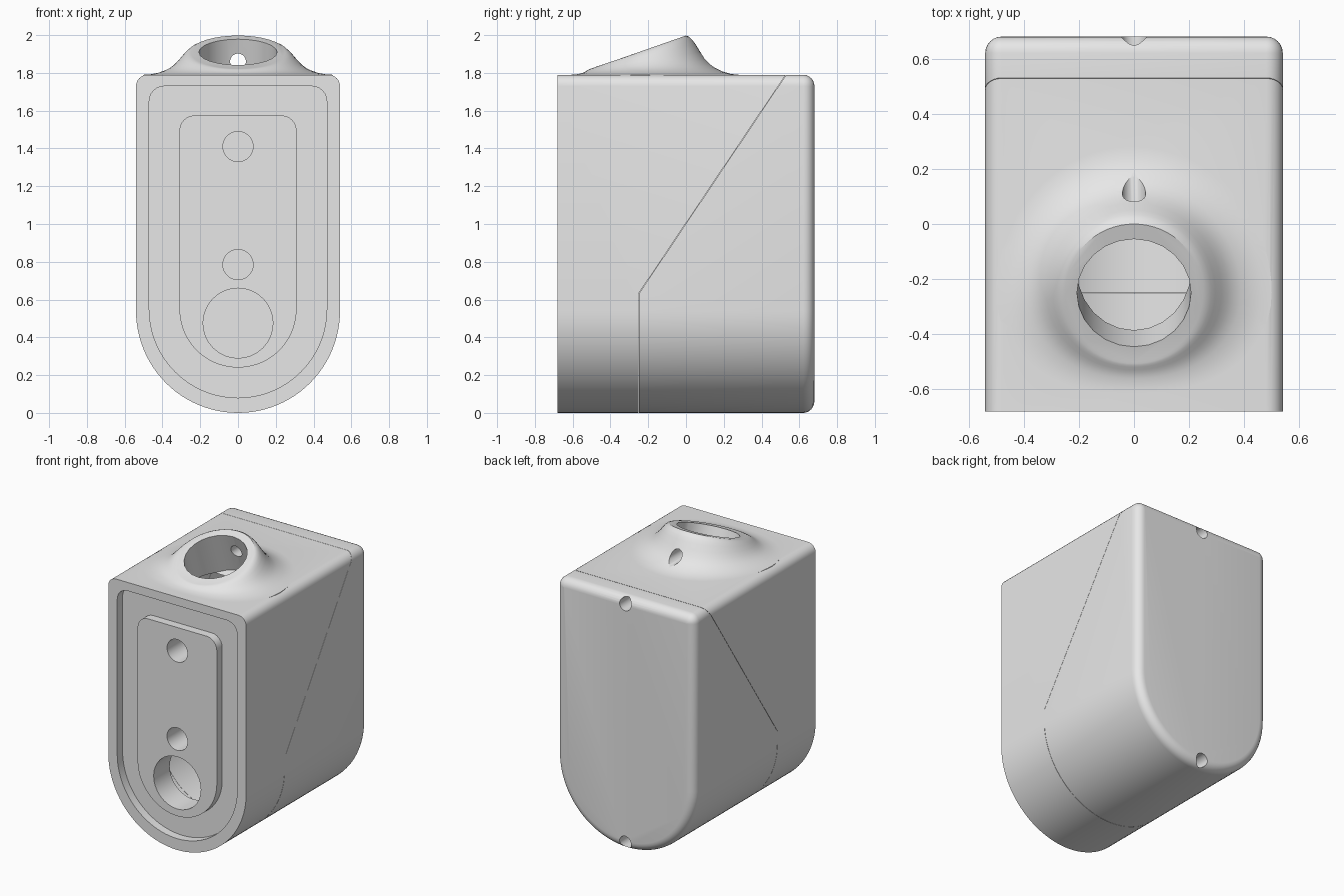
import bpy, bmesh
from math import sin, cos, pi, atan, sqrt
from mathutils import Matrix, Vector

cube = bpy.data.objects.get("Cube")
if cube:
    bpy.data.objects.remove(cube, do_unlink=True)

grey = bpy.data.materials.new("light_grey_plastic")
grey.use_nodes = True
grey.diffuse_color = (0.8, 0.8, 0.8, 1)
grey.node_tree.nodes["Principled BSDF"].inputs["Base Color"].default_value = (0.8, 0.8, 0.8, 1)

TOP = 1.79            # flat top of the housing
SLOPE = 0.35          # tilt of the collar rim
PORT_Y, PORT_Z = -0.25, 1.91


def finish(bm, name):
    bmesh.ops.recalc_face_normals(bm, faces=bm.faces)
    mesh = bpy.data.meshes.new(name)
    bm.to_mesh(mesh)
    bm.free()
    mesh.materials.append(grey)
    ob = bpy.data.objects.new(name, mesh)
    bpy.context.collection.objects.link(ob)
    return ob


def arc(cx, cz, r, a0, a1, n):
    return [(cx + r * cos(a0 + (a1 - a0) * i / n), cz + r * sin(a0 + (a1 - a0) * i / n))
            for i in range(n + 1)]


def u_outline(half, bottom, top, r):
    """Round-bottomed outline with small top corner radii."""
    return (arc(0, bottom + half, half, pi, 2 * pi, 48)
            + arc(half - r, top - r, r, 0, pi / 2, 6)
            + arc(-half + r, top - r, r, pi / 2, pi, 6))


def prism(name, pts, a, b, axis="y", round_back=0):
    """Extrude a 2D outline along y (outline in xz) or x (outline in yz)."""
    bm = bmesh.new()
    put = (lambda p, d: (p[0], d, p[1])) if axis == "y" else (lambda p, d: (d, p[0], p[1]))
    ends = [[bm.verts.new(put(p, d)) for p in pts] for d in (a, b)]
    bm.faces.new(ends[0])
    back = bm.faces.new(ends[1])
    n = len(pts)
    for i in range(n):
        j = (i + 1) % n
        bm.faces.new((ends[0][i], ends[0][j], ends[1][j], ends[1][i]))
    if round_back:
        bmesh.ops.recalc_face_normals(bm, faces=bm.faces)
        bmesh.ops.bevel(bm, geom=list(back.edges), offset=round_back, segments=6,
                        profile=0.5, affect="EDGES", clamp_overlap=True)
    return finish(bm, name)


def rod(name, r, z, y0, y1, n=32):
    return prism(name, arc(0, z, r, 0, 2 * pi * (n - 1) / n, n - 1), y0, y1)


def collar():
    """Flared, tilted collar blending into the housing top."""
    bm = bmesh.new()
    flare = [(0, 1), (0.06, 0.97), (0.12, 0.89), (0.18, 0.78), (0.27, 0.58), (0.36, 0.41),
             (0.45, 0.28), (0.55, 0.18), (0.7, 0.08), (0.85, 0.02), (1, 0)]
    n, r0 = 64, 0.25
    rings = []
    for t, f in flare + [(1, None)]:
        ring = []
        for i in range(n):
            c, s = cos(2 * pi * i / n), sin(2 * pi * i / n)
            r1 = 0.5 + (0.03 * s * s if s > 0 else -0.14 * s * s)
            r = r0 + (r1 - r0) * t
            rise = PORT_Z + SLOPE * r0 * s - TOP
            z = TOP - 0.07 if f is None else TOP + rise * f
            ring.append(bm.verts.new((r * c, PORT_Y + r * s, z)))
        rings.append(ring)
    bm.faces.new(rings[0])
    bm.faces.new(rings[-1])
    for lo, hi in zip(rings, rings[1:]):
        for i in range(n):
            j = (i + 1) % n
            bm.faces.new((lo[i], lo[j], hi[j], hi[i]))
    return finish(bm, "collar")


def port_bore():
    bm = bmesh.new()
    tilt = Matrix.Translation((0, PORT_Y, PORT_Z)) @ Matrix.Rotation(atan(SLOPE), 4, "X")
    bmesh.ops.create_cone(bm, cap_ends=True, segments=24, radius1=0.207, radius2=0.207,
                          depth=0.6, matrix=tilt)
    return finish(bm, "port_bore")


def boolean(ob, tool, op, keep=False):
    mod = ob.modifiers.new(op, "BOOLEAN")
    mod.object, mod.operation, mod.solver = tool, op, "EXACT"
    bpy.context.view_layer.objects.active = ob
    bpy.ops.object.modifier_apply(modifier=mod.name)
    if not keep:
        bpy.data.objects.remove(tool, do_unlink=True)


# Housing with collar, recessed front and raised plate
body = prism("front_housing", u_outline(0.54, 0, TOP, 0.06), -0.68, 0.68, round_back=0.06)
boolean(body, collar(), "UNION")
boolean(body, prism("recess", u_outline(0.47, 0.08, 1.73, 0.08), -0.8, -0.62), "DIFFERENCE")
boolean(body, prism("plate", u_outline(0.31, 0.24, 1.575, 0.08), -0.68, -0.56), "UNION")

# Hollow inside and the tilted port
boolean(body, prism("cavity", u_outline(0.43, 0.11, 1.67, 0.04), -0.5, 0.56), "DIFFERENCE")
boolean(body, port_bore(), "DIFFERENCE")

# Front holes, collar screw hole, back screw holes
for r, z, y0, y1 in ((0.08, 1.41, -0.8, -0.4), (0.08, 0.785, -0.8, -0.4),
                     (0.185, 0.475, -0.8, -0.4), (0.042, 1.86, -0.12, 0.3),
                     (0.045, 1.738, 0.42, 0.8), (0.045, 0.052, 0.42, 0.8)):
    boolean(body, rod("hole", r, z, y0, y1), "DIFFERENCE")

# Split into front housing and back cover along the slanted seam
cover = body.copy()
cover.data = body.data.copy()
cover.name = "back_cover"
bpy.context.collection.objects.link(cover)
seam = [(-0.25, -0.1), (-0.25, 0.63), (0.806, 2.2), (1, 2.2), (1, -0.1)]
boolean(cover, prism("cover_side", seam, -0.7, 0.7, axis="x"), "INTERSECT")
gap = [(y - 0.002, z) for y, z in seam]
boolean(body, prism("housing_side", gap, -0.7, 0.7, axis="x"), "DIFFERENCE")

# Smooth shading with crisp edges
for ob in (body, cover):
    bpy.ops.object.select_all(action="DESELECT")
    ob.select_set(True)
    bpy.context.view_layer.objects.active = ob
    bpy.ops.object.shade_smooth_by_angle(angle=pi / 6)
